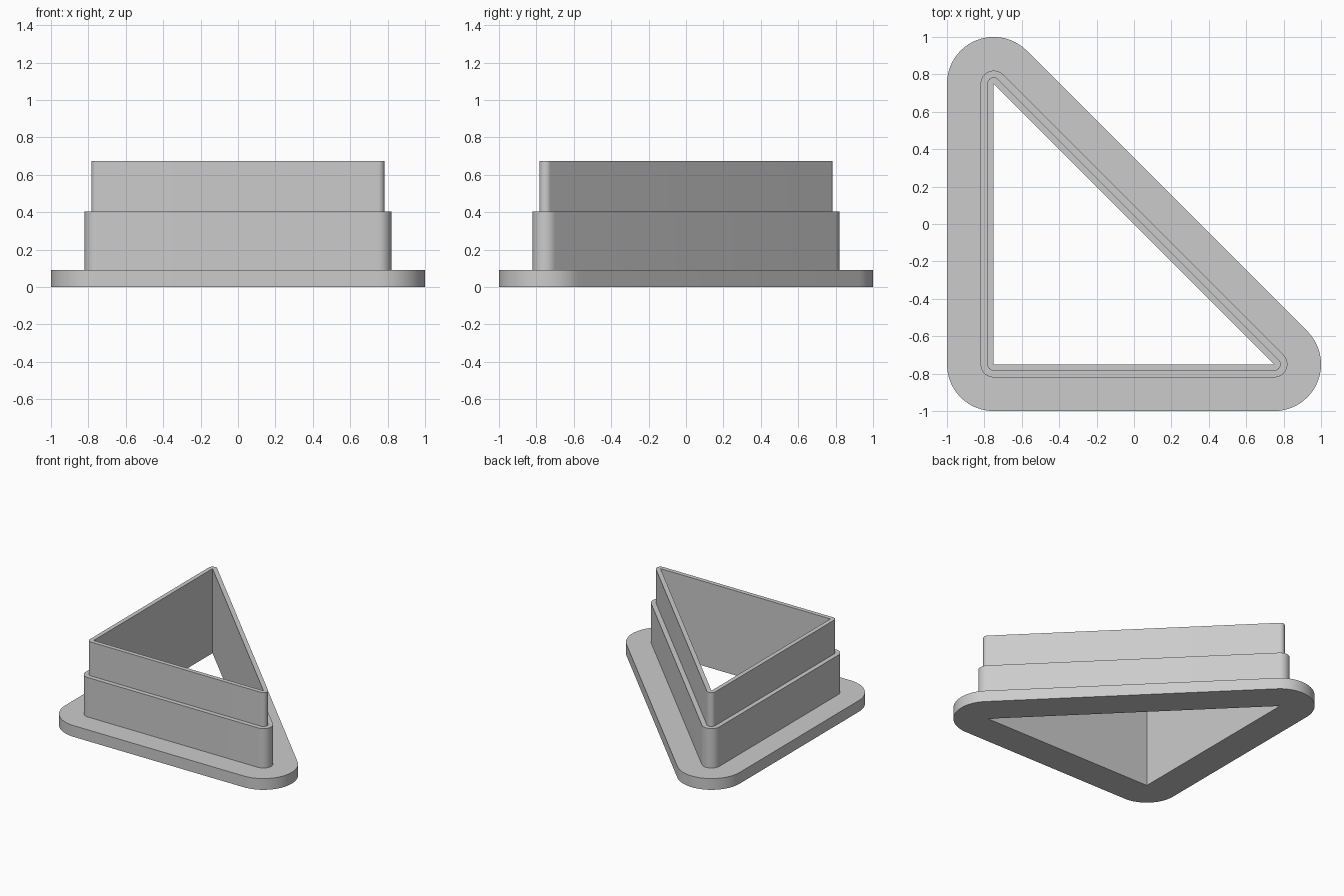
import bpy
import bmesh
from math import radians, cos, sin

if "Cube" in bpy.data.objects:
    bpy.data.objects.remove(bpy.data.objects["Cube"], do_unlink=True)

HALF = 0.75   # inner triangle reaches this far from the centre
STEPS = 24    # segments in each rounded corner

# Triangle corners with the start and end angle of the rounding around each
CORNERS = [((-HALF, -HALF), 180, 270),
           ((HALF, -HALF), 270, 405),
           ((-HALF, HALF), 45, 180)]

# Wall section as (offset from inner triangle, height)
SECTION = [(0.25, 0), (0.25, 0.09),          # base flange
           (0.07, 0.09), (0.07, 0.405),      # thick lower wall
           (0.034, 0.405), (0.034, 0.675),   # thin upper wall
           (0, 0.675), (0, 0)]               # sharp inner opening


def outline(offset, z):
    """Triangle outline pushed outwards with round corners."""
    points = []
    for (x, y), start, end in CORNERS:
        for i in range(STEPS + 1):
            a = radians(start + (end - start) * i / STEPS)
            points.append((x + offset * cos(a), y + offset * sin(a), z))
    return points


# Body: sweep the closed section around the triangle
bm = bmesh.new()
rings = [[bm.verts.new(p) for p in outline(*s)] for s in SECTION]
count = len(rings[0])
for k, lower in enumerate(rings):
    upper = rings[(k + 1) % len(rings)]
    for i in range(count):
        j = (i + 1) % count
        bm.faces.new((lower[i], lower[j], upper[j], upper[i]))

# The inner corners are sharp, so their points collapse together
bmesh.ops.remove_doubles(bm, verts=bm.verts[:], dist=0.0001)
bmesh.ops.recalc_face_normals(bm, faces=bm.faces[:])
mesh = bpy.data.meshes.new("triangle_cutter_body")
bm.to_mesh(mesh)
bm.free()

body = bpy.data.objects.new("triangle_cutter_body", mesh)
bpy.context.collection.objects.link(body)

# Plain grey plastic
grey = bpy.data.materials.new("plain_grey")
grey.use_nodes = True
color = (0.6, 0.6, 0.6, 1)
grey.diffuse_color = color
grey.node_tree.nodes["Principled BSDF"].inputs["Base Color"].default_value = color
mesh.materials.append(grey)

# Smooth round corners, sharp rims
bpy.ops.object.select_all(action="DESELECT")
body.select_set(True)
bpy.context.view_layer.objects.active = body
bpy.ops.object.shade_smooth_by_angle(angle=radians(30))
